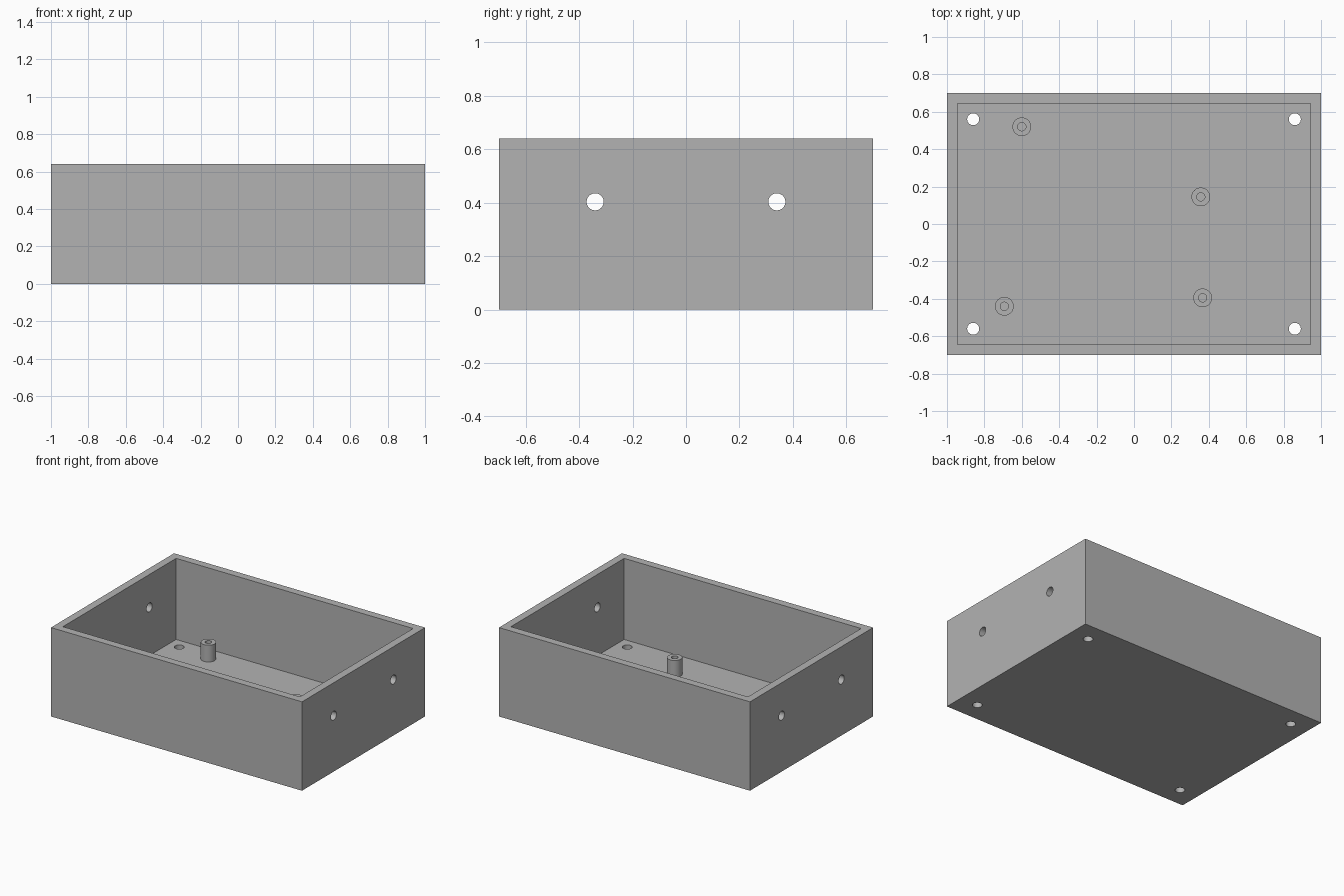
import bpy

cube = bpy.data.objects.get("Cube")
if cube:
    bpy.data.objects.remove(cube, do_unlink=True)

LENGTH, DEPTH, HEIGHT = 2.0, 1.4, 0.64
WALL = 0.056
POST_TOP = 0.177

grey = bpy.data.materials.new("plain grey")
grey.use_nodes = True
colour = (0.45, 0.45, 0.45, 1)
grey.diffuse_color = colour
grey.node_tree.nodes["Principled BSDF"].inputs["Base Color"].default_value = colour


def box(name, size, base_z):
    bpy.ops.mesh.primitive_cube_add(size=1, location=(0, 0, base_z + size[2] / 2))
    ob = bpy.context.object
    ob.name = name
    ob.scale = size
    bpy.ops.object.transform_apply(location=True, rotation=False, scale=True)
    ob.data.materials.append(grey)
    return ob


def cylinder(name, radius, length, centre, along_x=False):
    turn = (0, 1.570796, 0) if along_x else (0, 0, 0)
    bpy.ops.mesh.primitive_cylinder_add(vertices=32, radius=radius, depth=length,
                                        location=centre, rotation=turn)
    ob = bpy.context.object
    ob.name = name
    ob.data.materials.append(grey)
    return ob


def cut(target, cutter):
    mod = target.modifiers.new("cut", 'BOOLEAN')
    mod.operation = 'DIFFERENCE'
    mod.solver = 'EXACT'
    mod.object = cutter
    bpy.context.view_layer.objects.active = target
    bpy.ops.object.modifier_apply(modifier=mod.name)
    bpy.data.objects.remove(cutter, do_unlink=True)


def smooth_rounds(ob):
    bpy.ops.object.select_all(action='DESELECT')
    ob.select_set(True)
    bpy.context.view_layer.objects.active = ob
    bpy.ops.object.shade_smooth_by_angle()


# Open tray with walls and floor of equal thickness
tray = box("tray", (LENGTH, DEPTH, HEIGHT), 0)
cut(tray, box("cavity", (LENGTH - 2 * WALL, DEPTH - 2 * WALL, HEIGHT), WALL))

# Screw holes through the floor corners
for x in (-0.86, 0.86):
    for y in (-0.56, 0.56):
        cut(tray, cylinder("floor_hole", 0.032, 0.3, (x, y, 0)))

# Holes through both end walls
for y in (-0.34, 0.34):
    cut(tray, cylinder("wall_hole", 0.032, 3, (0, y, 0.403), along_x=True))
smooth_rounds(tray)

# Hollow mounting posts on the floor
posts = {
    "back_right_post": (-0.60, 0.52),
    "back_left_post": (0.357, 0.145),
    "front_left_post": (0.367, -0.395),
    "front_right_post": (-0.693, -0.44),
}
for name, (x, y) in posts.items():
    height = POST_TOP - WALL
    post = cylinder(name, 0.05, height, (x, y, WALL + height / 2))
    cut(post, cylinder("bore", 0.022, 2 * height, (x, y, WALL + height / 2)))
    smooth_rounds(post)
